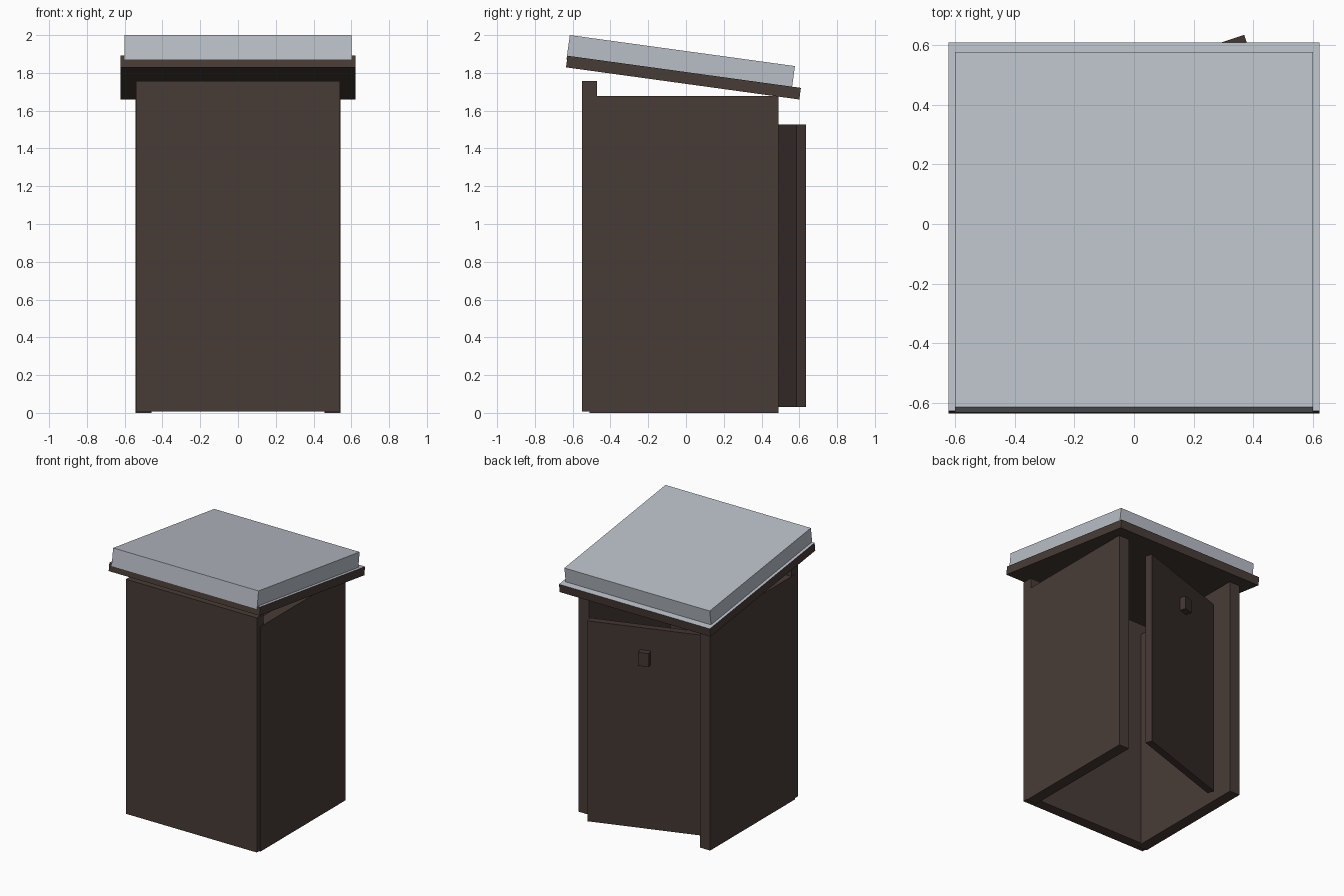
import bpy
from math import radians, sin, cos
from mathutils import Vector

cube = bpy.data.objects.get("Cube")
if cube:
    bpy.data.objects.remove(cube, do_unlink=True)


def material(name, rgb):
    mat = bpy.data.materials.new(name)
    mat.use_nodes = True
    mat.diffuse_color = (*rgb, 1)
    mat.node_tree.nodes["Principled BSDF"].inputs["Base Color"].default_value = (*rgb, 1)
    return mat


brown = material("dark brown wood", (0.065, 0.045, 0.037))
door_brown = material("door brown wood", (0.055, 0.037, 0.032))
grey = material("pale grey metal", (0.485, 0.521, 0.571))


def box(name, size, centre, mat, rotation=(0, 0, 0)):
    """Box with its size in the mesh, so the object scale stays at one."""
    bpy.ops.mesh.primitive_cube_add(size=1, location=centre, rotation=rotation)
    obj = bpy.context.object
    obj.name = obj.data.name = name
    for v in obj.data.vertices:
        v.co *= Vector(size)
    obj.data.materials.append(mat)
    return obj


# Walls: open at the back, no floor
box("front_wall", (1.08, 0.08, 1.75), (0, -0.51, 0.883), brown)
for side, x in (("left", 0.5), ("right", -0.5)):
    box(side + "_wall", (0.085, 1.0, 1.678), (x, -0.01, 0.839), brown)

# Sloping roof board with a grey upper face, and the thick cover on it
tilt = (radians(-7.84), 0, 0)
board = box("roof_board", (1.245, 1.247, 0.062), (0, -0.0135, 1.775), brown, tilt)
board.data.materials.append(grey)
for face in board.data.polygons:
    face.material_index = int(face.normal.z > 0.5)
box("roof_cover", (1.2, 1.203, 0.13), (0, -0.028, 1.8536), grey, tilt)

# Door standing ajar, hinged on the right-hand side of the back
swing = radians(18.4)
along = Vector((cos(swing), sin(swing), 0))
outward = Vector((-sin(swing), cos(swing), 0))
width, thick = 0.82, 0.052
tip = Vector((0.37, 0.635, 0.778))
middle = tip - along * width / 2
turn = (0, 0, swing)
box("door", (width, thick, 1.495), middle - outward * thick / 2, door_brown, turn)

# Door knob
knob_at = middle + outward * 0.02
knob_at.z = 1.31
box("door_knob", (0.075, 0.05, 0.1), knob_at, door_brown, turn)
